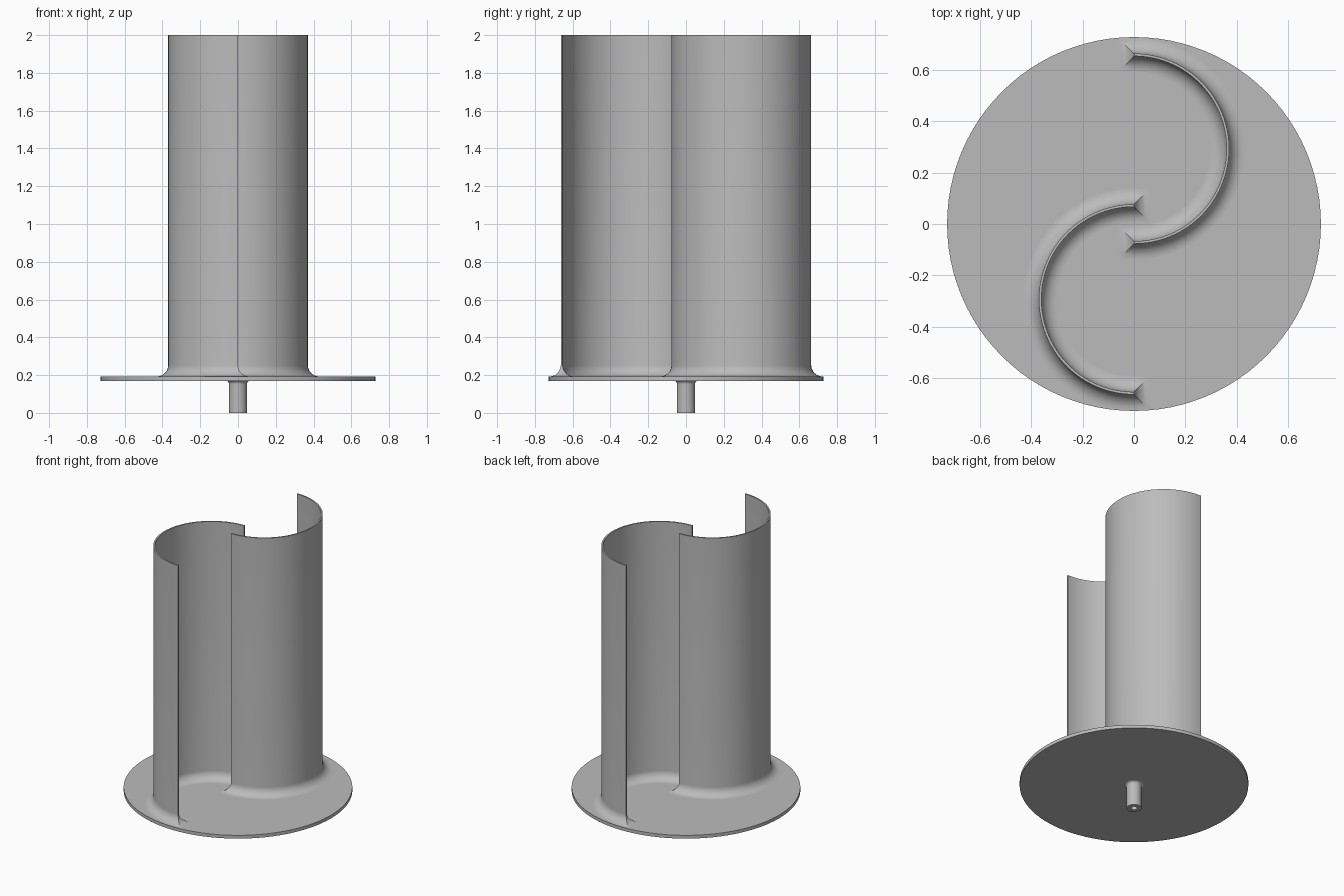
import bpy, bmesh, math

if "Cube" in bpy.data.objects:
    bpy.data.objects.remove(bpy.data.objects["Cube"], do_unlink=True)

GREY = (0.5, 0.5, 0.5, 1)
metal = bpy.data.materials.new("plain grey")
metal.use_nodes = True
metal.diffuse_color = GREY
metal.node_tree.nodes["Principled BSDF"].inputs["Base Color"].default_value = GREY

PLATE_BOTTOM, PLATE_TOP, HEIGHT = 0.17, 0.193, 2.0
PLATE_RADIUS = 0.727
OUTER, THICK, OFFSET = 0.37, 0.01, 0.293   # blade arc and its centre
FILLET = 0.06


def finish(name, bm):
    bmesh.ops.recalc_face_normals(bm, faces=bm.faces)
    mesh = bpy.data.meshes.new(name)
    bm.to_mesh(mesh)
    bm.free()
    mesh.materials.append(metal)
    obj = bpy.data.objects.new(name, mesh)
    bpy.context.collection.objects.link(obj)
    bpy.ops.object.select_all(action="DESELECT")
    obj.select_set(True)
    bpy.context.view_layer.objects.active = obj
    bpy.ops.object.shade_smooth_by_angle(angle=math.radians(30))
    return obj


def lathe(name, profile, sides):
    """Spin a closed (radius, z) profile about the z axis."""
    bm = bmesh.new()
    verts = [bm.verts.new((r, 0, z)) for r, z in profile]
    edges = [bm.edges.new(pair) for pair in zip(verts, verts[1:])]
    bmesh.ops.spin(bm, geom=verts + edges, cent=(0, 0, 0), axis=(0, 0, 1),
                   angle=math.tau, steps=sides, use_merge=True)
    bmesh.ops.remove_doubles(bm, verts=bm.verts, dist=0.0001)
    return finish(name, bm)


def fillet_steps(radius, count=10):
    """(sideways growth, height) pairs of a quarter-round flare."""
    angles = [math.pi / 2 * i / count for i in range(count + 1)]
    return [(radius * (1 - math.sin(a)), radius * (1 - math.cos(a))) for a in angles]


def blade_outline(grow, count=48):
    """Half-ring outline grown evenly, with mitred ends."""
    angles = [-math.pi / 2 + math.pi * i / count for i in range(count + 1)]

    def side(r):
        arc = [(r * math.cos(a), r * math.sin(a)) for a in angles]
        return [(-grow, -r)] + arc + [(-grow, r)]
    return side(OUTER + grow) + side(OUTER - THICK - grow)[::-1]


def blade(name, turn):
    bm = bmesh.new()
    levels = [(d, PLATE_TOP + h) for d, h in fillet_steps(FILLET)] + [(0, HEIGHT)]
    rings = [[bm.verts.new((turn * x, turn * (y + OFFSET), z))
              for x, y in blade_outline(d)] for d, z in levels]
    n = len(rings[0])
    for low, high in zip(rings, rings[1:]):
        for i in range(n):
            j = (i + 1) % n
            bm.faces.new((low[i], low[j], high[j], high[i]))
    # Top rim, a strip between outer and inner walls
    top = rings[-1]
    for i in range(n // 2 - 1):
        bm.faces.new((top[i], top[i + 1], top[n - 2 - i], top[n - 1 - i]))
    bmesh.ops.remove_doubles(bm, verts=bm.verts, dist=0.00001)
    return finish(name, bm)


# Round base plate
lathe("base_plate", [(0, PLATE_BOTTOM), (PLATE_RADIUS, PLATE_BOTTOM),
                     (PLATE_RADIUS, PLATE_TOP), (0, PLATE_TOP)], 96)

# Drive shaft with a flared root and a bored end
SHAFT, BORE = 0.048, 0.02
flare = [(SHAFT + d, PLATE_BOTTOM - h) for d, h in fillet_steps(0.018, 6)]
lathe("drive_shaft", flare + [(SHAFT, 0), (BORE, 0), (BORE, 0.12), (0, 0.12)], 40)

# Two opposed half-cylinder blades
blade("back_blade", 1)
blade("front_blade", -1)
